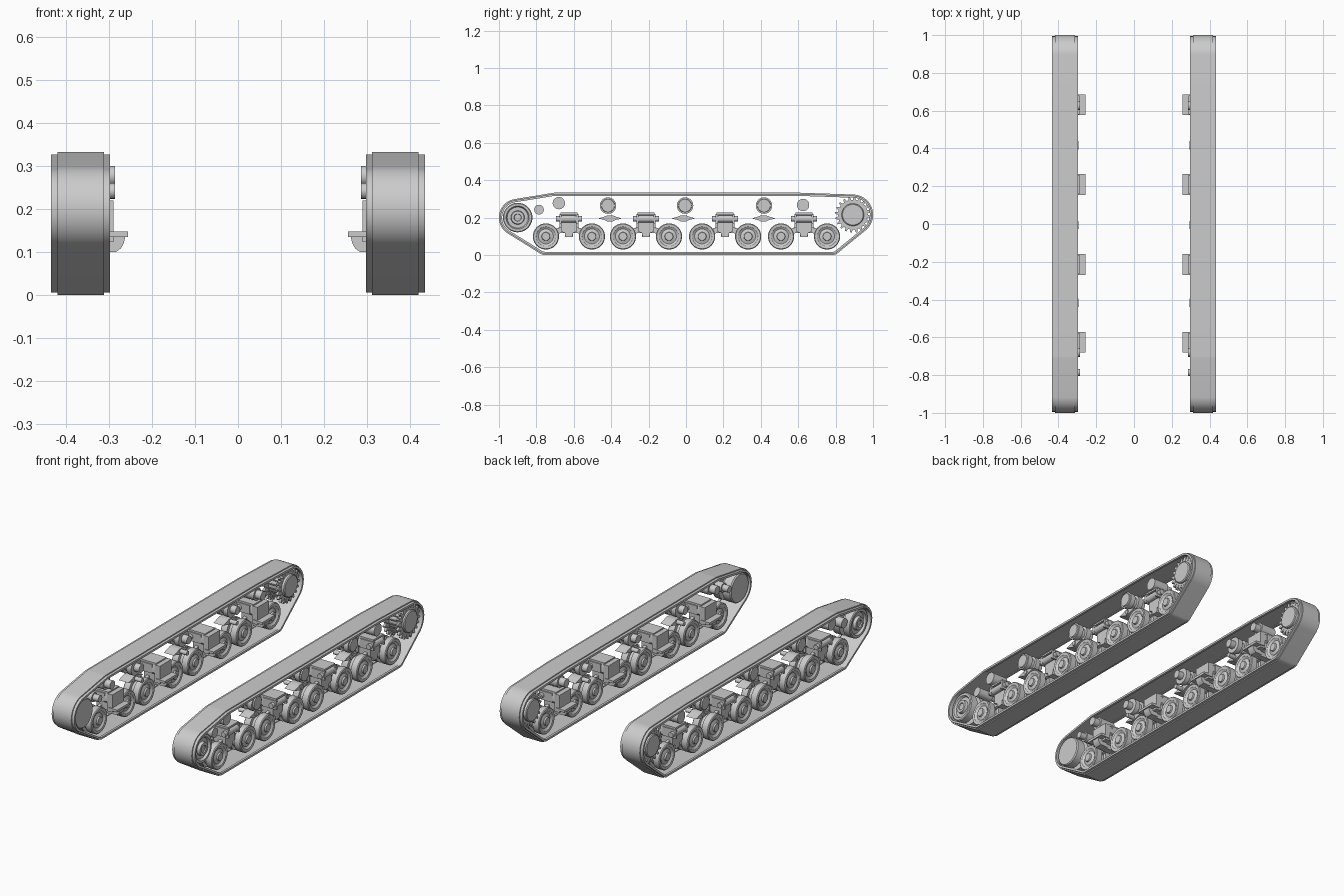
import bpy, bmesh, math
from mathutils import Vector, Matrix

if "Cube" in bpy.data.objects:
    bpy.data.objects.remove(bpy.data.objects["Cube"], do_unlink=True)

XC = 0.3655          # centre line of one track
WHEEL_Z = 0.099
BOGIES = (-0.626, -0.214, 0.209, 0.631)

steel = bpy.data.materials.new("plain_grey_steel")
steel.use_nodes = True
steel.diffuse_color = (0.6, 0.6, 0.6, 1)
steel.node_tree.nodes["Principled BSDF"].inputs["Base Color"].default_value = (0.6, 0.6, 0.6, 1)


def finish(bm, name):
    """Turn a bmesh into an object mirrored to the other track."""
    bmesh.ops.recalc_face_normals(bm, faces=bm.faces)
    mesh = bpy.data.meshes.new(name)
    bm.to_mesh(mesh)
    bm.free()
    mesh.shade_smooth()
    mesh.set_sharp_from_angle(angle=math.radians(32))
    mesh.materials.append(steel)
    ob = bpy.data.objects.new(name, mesh)
    bpy.context.collection.objects.link(ob)
    ob.modifiers.new("other_track", 'MIRROR').use_mirror_merge = False
    return ob


def bridge(bm, rings, closed):
    """Skin a list of equal vertex rings."""
    n = len(rings[0])
    for k in range(len(rings) if closed else len(rings) - 1):
        a, b = rings[k], rings[(k + 1) % len(rings)]
        for i in range(n):
            j = (i + 1) % n
            bm.faces.new((a[i], a[j], b[j], b[i]))
    if not closed:
        bm.faces.new(rings[0])
        bm.faces.new(rings[-1])


def lathe(bm, y, z, profile, sides=32):
    """Turn (offset, radius) pairs around an axle along x."""
    rings = []
    for off, r in profile:
        rings.append([bm.verts.new((XC + off, y + r * math.cos(a), z + r * math.sin(a)))
                      for a in (math.tau * i / sides for i in range(sides))])
    bridge(bm, rings, False)


def prism(bm, points, x0, x1):
    """Extrude a (y, z) outline along x."""
    bridge(bm, [[bm.verts.new((x, y, z)) for y, z in points] for x in (x0, x1)], False)


def box(bm, y, z, hy, hz, x0, x1):
    prism(bm, [(y - hy, z - hz), (y + hy, z - hz), (y + hy, z + hz), (y - hy, z + hz)], x0, x1)


def rod_y(bm, x, y, z, r, length):
    m = Matrix.Translation((x, y, z)) @ Matrix.Rotation(math.pi / 2, 4, 'X')
    bmesh.ops.create_cone(bm, cap_ends=True, segments=16, radius1=r, radius2=r,
                          depth=length, matrix=m)


# Track belt: a taut loop around guide circles (y, z, radius)
GUIDES = [(-0.9, 0.2, 0.1), (-0.70, 0.283, 0.05), (0.60, 0.283, 0.05),
          (0.892, 0.215, 0.108), (0.785, 0.04, 0.04), (-0.755, 0.045, 0.045)]
SECTION = [(-0.0685, 0.006), (-0.054, 0.006), (-0.054, 0), (0.054, 0), (0.054, 0.006),
           (0.0685, 0.006), (0.0685, 0.017), (0.056, 0.017), (0.056, 0.013),
           (-0.056, 0.013), (-0.056, 0.017), (-0.0685, 0.017)]
bm = bmesh.new()
rings = [[] for s in SECTION]
for i in range(144):
    a = math.tau * i / 144
    ny, nz = math.cos(a), math.sin(a)
    gy, gz, gr = max(GUIDES, key=lambda g: g[0] * ny + g[1] * nz + g[2])
    for ring, (off, d) in zip(rings, SECTION):
        ring.append(bm.verts.new((XC + off, gy + (gr - d) * ny, gz + (gr - d) * nz)))
bridge(bm, rings, True)
finish(bm, "track_belt")

# Road wheels: rubber tyre, dished disc and hub, the same on both faces
half = [(0.054, 0.010), (0.054, 0.021), (0.046, 0.023), (0.040, 0.040),
        (0.044, 0.048), (0.048, 0.052), (0.050, 0.066), (0.046, 0.070), (0.012, 0.070),
        (0.010, 0.055)]
wheel = half + [(-o, r) for o, r in reversed(half)]
bm = bmesh.new()
for c in BOGIES:
    for s in (-1, 1):
        lathe(bm, c + s * 0.123, WHEEL_Z, wheel)
finish(bm, "road_wheels")

# Bogies: stepped body, lid, horizontal spring and swing arms
bm = bmesh.new()
for c in BOGIES:
    body = [(0.018, 0.095), (0.022, 0.118), (0.042, 0.125), (0.042, 0.165), (0.05, 0.175),
            (0.05, 0.2), (0.042, 0.222)]
    prism(bm, [(c + y, z) for y, z in body] + [(c - y, z) for y, z in reversed(body)],
          XC - 0.045, XC + 0.025)
    box(bm, c, 0.222, 0.045, 0.005, XC - 0.05, XC + 0.045)
    rod_y(bm, XC + 0.032, c, 0.193, 0.019, 0.09)
    for s in (-1, 1):
        rod_y(bm, XC + 0.032, c + s * 0.054, 0.193, 0.014, 0.03)
        box(bm, c + s * 0.045, 0.193, 0.006, 0.024, XC - 0.03, XC + 0.05)
        prism(bm, [(c, 0.155), (c + s * 0.07, 0.142), (c + s * 0.135, 0.112),
                   (c + s * 0.135, 0.086), (c + s * 0.06, 0.115), (c, 0.12)],
              XC - 0.009, XC + 0.009)
finish(bm, "bogies")

# Hull mounting brackets on the inner side: plate, shelf and rounded rib
bm = bmesh.new()
for c in BOGIES:
    box(bm, c, 0.172, 0.05, 0.048, XC - 0.076, XC - 0.045)
    box(bm, c, 0.1415, 0.055, 0.0065, 0.256, 0.31)
    rib = [(0.262, 0.136), (0.265, 0.122), (0.272, 0.109), (0.283, 0.101), (0.325, 0.100),
           (0.325, 0.136)]
    bridge(bm, [[bm.verts.new((x, c + y, z)) for x, z in rib] for y in (-0.022, 0.022)], False)
finish(bm, "mounting_brackets")

# Return rollers with axles reaching the hull
bm = bmesh.new()
for y in (-0.417, -0.005, 0.417):
    lathe(bm, y, 0.264, [(-0.04, 0.022), (-0.04, 0.044), (-0.012, 0.044), (-0.012, 0.03),
                         (0.012, 0.03), (0.012, 0.044), (0.04, 0.044), (0.04, 0.036),
                         (0.046, 0.034), (0.046, 0.015)])
    lathe(bm, y, 0.264, [(-0.072, 0.022), (-0.03, 0.022)], 16)
finish(bm, "return_rollers")

# Short guide rollers near both ends
bm = bmesh.new()
for y, z, r in ((-0.68, 0.277, 0.033), (-0.786, 0.242, 0.026), (0.626, 0.267, 0.033)):
    lathe(bm, y, z, [(-0.045, r), (0.045, r)], 24)
    lathe(bm, y, z, [(-0.08, r * 0.7), (-0.04, r * 0.7)], 16)
finish(bm, "guide_rollers")

# Lens-shaped skid arms below the return rollers
bm = bmesh.new()
for y in (-0.406, -0.014, 0.415):
    lens = [(0.064, 0.0), (0.03, 0.010), (0.015, 0.016), (-0.015, 0.016), (-0.03, 0.010),
            (-0.064, 0.0), (-0.03, -0.008), (-0.015, -0.015), (0.015, -0.015), (0.03, -0.008)]
    prism(bm, [(y + dy, 0.195 + dz) for dy, dz in lens], XC - 0.03, XC + 0.03)
    lathe(bm, y, 0.195, [(-0.071, 0.012), (0.035, 0.012)], 16)
finish(bm, "skid_arms")

# Front idler: closed disc inside, stepped face outside
bm = bmesh.new()
lathe(bm, -0.9, 0.2, [(-0.062, 0.05), (-0.062, 0.074), (-0.056, 0.079), (-0.012, 0.079),
                      (-0.012, 0.05), (0.012, 0.05), (0.012, 0.079), (0.050, 0.079),
                      (0.054, 0.074), (0.054, 0.062), (0.042, 0.056), (0.042, 0.037),
                      (0.058, 0.034), (0.058, 0.02), (0.052, 0.018)], 40)
finish(bm, "front_idler")

# Rear drive sprocket: two toothed rings on a drum, with bolts
SY, SZ, TEETH = 0.892, 0.215, 20
bm = bmesh.new()
gear = []
for i in range(TEETH):
    for step, r in ((0, 0.080), (0.35, 0.080), (0.55, 0.096), (0.8, 0.096)):
        a = math.tau * (i + step) / TEETH
        gear.append((SY + r * math.cos(a), SZ + r * math.sin(a)))
for off in (-0.04, 0.04):
    prism(bm, gear, XC + off - 0.007, XC + off + 0.007)
lathe(bm, SY, SZ, [(-0.064, 0.055), (-0.06, 0.060), (0.056, 0.060), (0.06, 0.055)], 40)
for i in range(TEETH):
    a = math.tau * (i + 0.2) / TEETH
    lathe(bm, SY + 0.072 * math.cos(a), SZ + 0.072 * math.sin(a),
          [(-0.05, 0.003), (0.05, 0.003)], 6)
finish(bm, "drive_sprocket")
